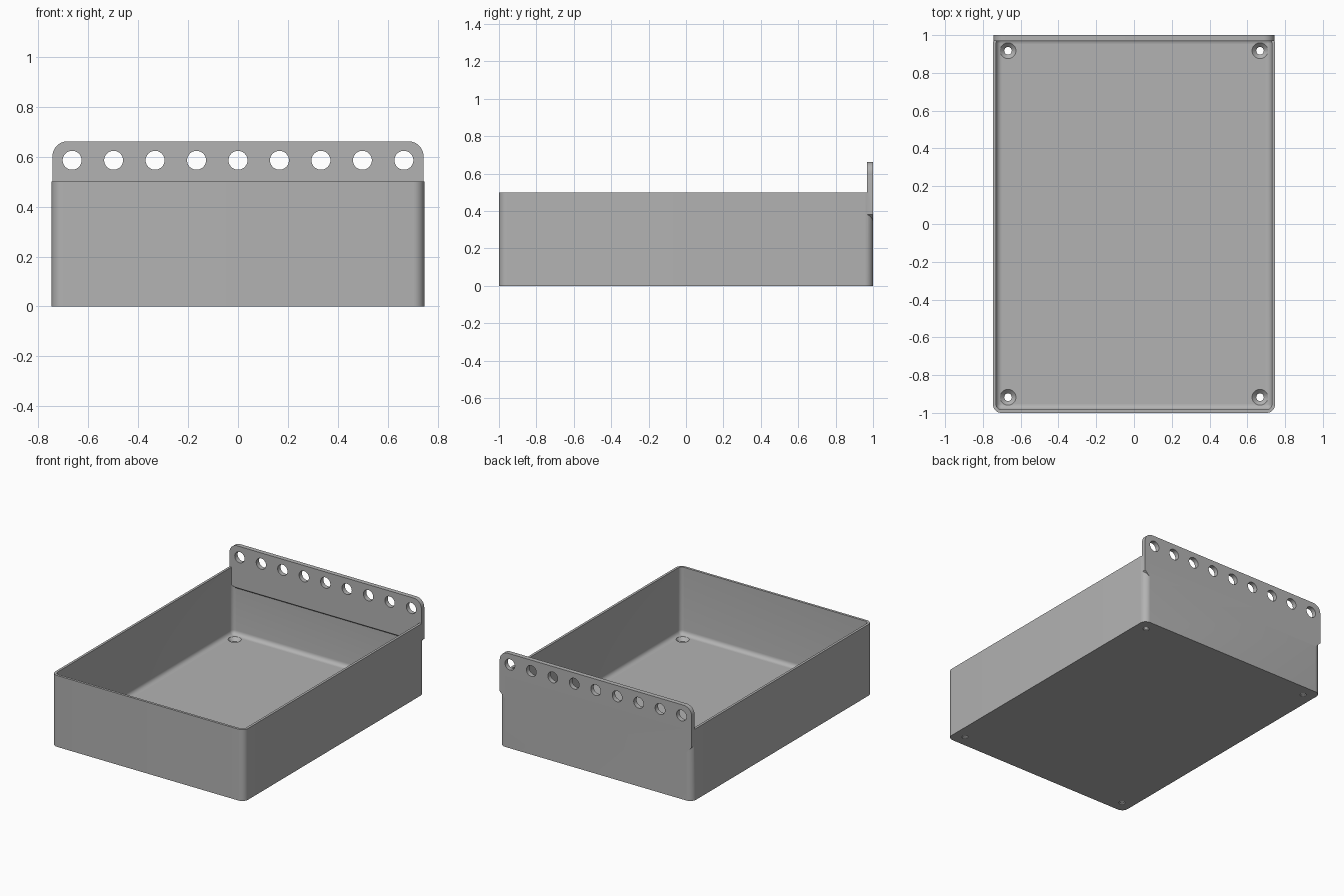
import bpy, bmesh, math
from mathutils import Matrix

if "Cube" in bpy.data.objects:
    bpy.data.objects.remove(bpy.data.objects["Cube"], do_unlink=True)

HALF_X, HALF_Y, HEIGHT = 0.747, 1.0, 0.5
WALL, FLOOR, CORNER, FILLET = 0.017, 0.03, 0.045, 0.03
PLATE_FRONT = 0.968

grey = bpy.data.materials.new("plain grey")
grey.use_nodes = True
COLOUR = (0.45, 0.45, 0.45, 1)
grey.diffuse_color = COLOUR
grey.node_tree.nodes["Principled BSDF"].inputs["Base Color"].default_value = COLOUR


def finish(bm, name):
    bmesh.ops.recalc_face_normals(bm, faces=bm.faces)
    mesh = bpy.data.meshes.new(name)
    bm.to_mesh(mesh)
    bm.free()
    mesh.materials.append(grey)
    obj = bpy.data.objects.new(name, mesh)
    bpy.context.collection.objects.link(obj)
    return obj


def arc(cx, cy, r, start, steps=8):
    angles = [math.radians(start + 90 * i / steps) for i in range(steps + 1)]
    return [(cx + r * math.cos(a), cy + r * math.sin(a)) for a in angles]


def rounded_ring(bm, inset, z):
    """Rounded rectangle of vertices, inset from the outer wall."""
    r = max(CORNER - inset, 0.006)
    x, y = HALF_X - inset - r, HALF_Y - inset - r
    points = arc(x, y, r, 0) + arc(-x, y, r, 90) + arc(-x, -y, r, 180) + arc(x, -y, r, 270)
    return [bm.verts.new((px, py, z)) for px, py in points]


def bridge(bm, a, b):
    for i in range(len(a)):
        j = (i + 1) % len(a)
        bm.faces.new((a[i], a[j], b[j], b[i]))


def make_tray():
    bm = bmesh.new()
    rings = [rounded_ring(bm, 0, 0), rounded_ring(bm, 0, HEIGHT), rounded_ring(bm, WALL, HEIGHT)]
    # Rounded joint between inner wall and floor
    for i in range(7):
        a = math.radians(15 * i)
        rings.append(rounded_ring(bm, WALL + FILLET * (1 - math.cos(a)),
                                  FLOOR + FILLET * (1 - math.sin(a))))
    for a, b in zip(rings, rings[1:]):
        bridge(bm, a, b)
    bm.faces.new(rings[0])
    bm.faces.new(rings[-1])
    return finish(bm, "storage_tray")


def make_plate():
    """Hanging plate with round upper corners and tapered lower ones."""
    x, r, top = 0.744, 0.06, 0.662
    outline = arc(x - r, top - r, r, 0) + arc(r - x, top - r, r, 90)
    outline += [(-x, 0.38), (-0.705, 0.342), (0.705, 0.342), (x, 0.38)]
    bm = bmesh.new()
    back = [bm.verts.new((px, HALF_Y, pz)) for px, pz in outline]
    front = [bm.verts.new((px, PLATE_FRONT, max(pz, 0.368))) for px, pz in outline]
    bm.faces.new(back)
    bm.faces.new(front)
    bridge(bm, back, front)
    return finish(bm, "hanging_plate")


def make_cutters():
    bm = bmesh.new()

    def cone(r1, r2, depth, matrix):
        bmesh.ops.create_cone(bm, cap_ends=True, segments=32, radius1=r1, radius2=r2,
                              depth=depth, matrix=matrix)

    # Row of hanging holes
    for i in range(-4, 5):
        cone(0.038, 0.038, 0.2, Matrix.Translation((i * 0.1663, 0.985, 0.586))
             @ Matrix.Rotation(math.pi / 2, 4, 'X'))
    return finish(bm, "hanging_hole_cutter")


def make_screw_cutters():
    # Countersunk screw holes: one turned profile per corner
    bm = bmesh.new()
    profile = [(0.02, -0.02), (0.02, 0.008), (0.042, FLOOR), (0.042, 0.06)]
    for sx in (-1, 1):
        for sy in (-1, 1):
            rings = []
            for r, z in profile:
                circle = bmesh.ops.create_circle(
                    bm, segments=32, radius=r,
                    matrix=Matrix.Translation((sx * 0.667, sy * 0.917, z)))
                rings.append(circle["verts"])
            for a, b in zip(rings, rings[1:]):
                bridge(bm, a, b)
            bm.faces.new(rings[0])
            bm.faces.new(rings[-1])
    return finish(bm, "screw_hole_cutter")


def combine(target, tool, operation):
    mod = target.modifiers.new(tool.name, 'BOOLEAN')
    mod.operation, mod.solver, mod.object = operation, 'EXACT', tool
    bpy.context.view_layer.objects.active = target
    bpy.ops.object.modifier_apply(modifier=mod.name)
    bpy.data.objects.remove(tool, do_unlink=True)


tray = make_tray()
combine(tray, make_plate(), 'UNION')
combine(tray, make_cutters(), 'DIFFERENCE')
combine(tray, make_screw_cutters(), 'DIFFERENCE')

bpy.ops.object.select_all(action='DESELECT')
tray.select_set(True)
bpy.context.view_layer.objects.active = tray
bpy.ops.object.shade_smooth_by_angle(angle=math.radians(30))
